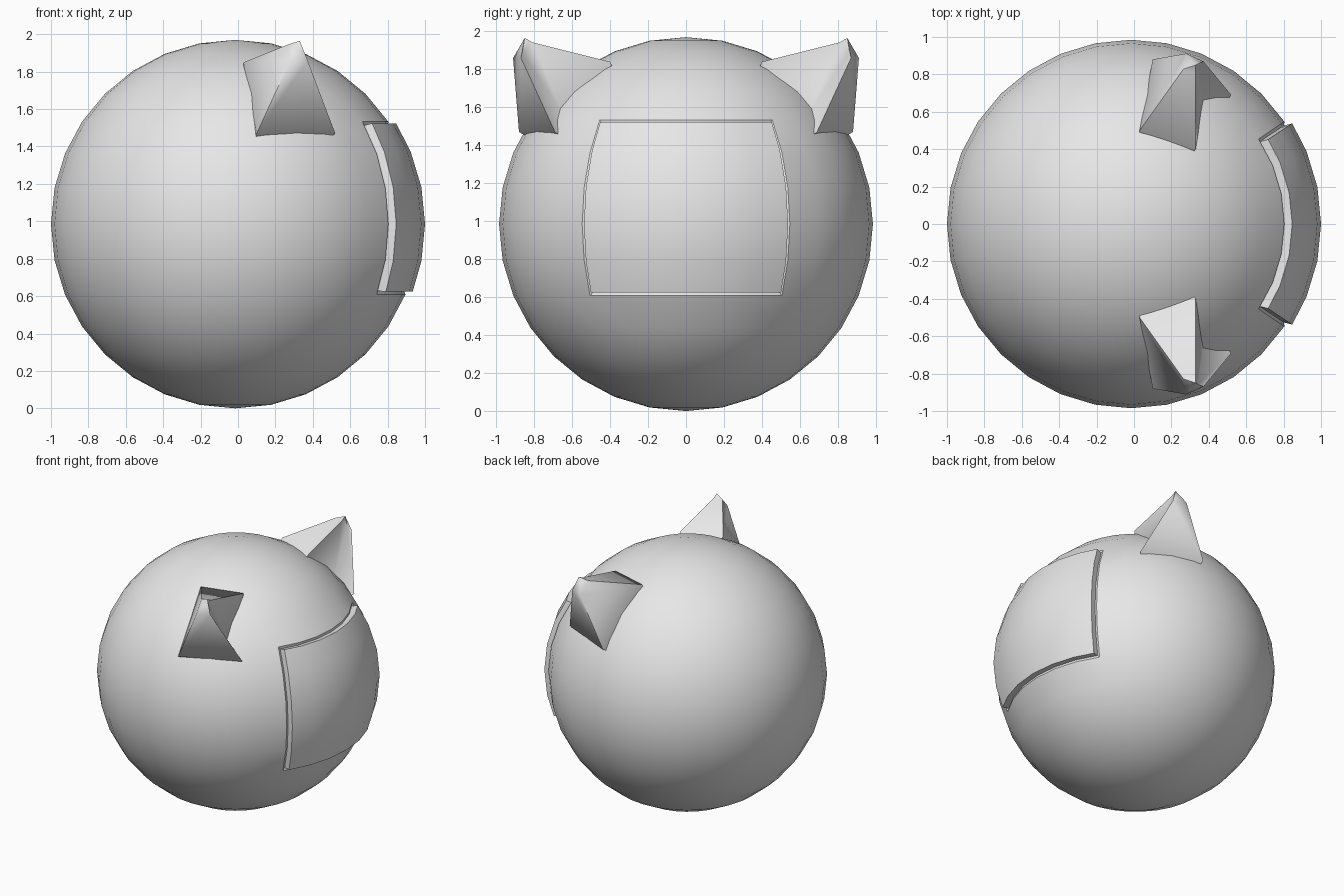
import bpy, bmesh, math
from mathutils import Vector

cube = bpy.data.objects.get("Cube")
if cube:
    bpy.data.objects.remove(cube)

RADIUS = 0.985
CENTRE = Vector((-0.015, 0, RADIUS))

grey = bpy.data.materials.new("light_grey")
grey.use_nodes = True
colour = (0.8, 0.8, 0.8, 1)
grey.diffuse_color = colour
grey.node_tree.nodes["Principled BSDF"].inputs["Base Color"].default_value = colour


def finish(name, bm, angle):
    """Turn a bmesh into a smooth-shaded object."""
    bmesh.ops.recalc_face_normals(bm, faces=bm.faces)
    mesh = bpy.data.meshes.new(name)
    bm.to_mesh(mesh)
    bm.free()
    mesh.materials.append(grey)
    obj = bpy.data.objects.new(name, mesh)
    bpy.context.collection.objects.link(obj)
    bpy.ops.object.select_all(action='DESELECT')
    obj.select_set(True)
    bpy.context.view_layer.objects.active = obj
    bpy.ops.object.shade_smooth_by_angle(angle=math.radians(angle))
    return obj


# Round head with a grooved, raised face panel on the +x side
bm = bmesh.new()
bmesh.ops.create_uvsphere(bm, u_segments=32, v_segments=16, radius=RADIUS)


def in_panel(face):
    c = face.calc_center_median()
    lon = math.degrees(math.atan2(c.y, c.x))
    lat = math.degrees(math.asin(c.z / c.length))
    return abs(lon) < 33.75 and -22.5 < lat < 33.75


panel = [f for f in bm.faces if in_panel(f)]
for width, radius in ((0.016, 0.972), (0.014, 1.015)):
    bmesh.ops.inset_region(bm, faces=panel, thickness=width, use_even_offset=True)
    for v in {v for f in panel for v in f.verts}:
        v.co = v.co.normalized() * radius
bmesh.ops.translate(bm, verts=bm.verts, vec=CENTRE)
finish("head", bm, 35)

# Folded pointed ears: base corners run round the ear, the last is the inner fold
BASE = [Vector(p) for p in ((0.03, -0.50, 1.85), (0.10, -0.88, 1.47),
                            (0.52, -0.69, 1.47), (0.37, -0.66, 1.59),
                            (0.33, -0.40, 1.84))]
APEX = Vector((0.33, -0.92, 1.97))
TIP = Vector((0.33, -0.85, 1.965))


def make_ear(name, side):
    root = [p.lerp(CENTRE, 0.12) for p in BASE]
    shoulder = [p.lerp(APEX, 0.78) for p in BASE]
    cap = [p.lerp(TIP, 0.5) for p in shoulder]
    bm = bmesh.new()
    rings = [[bm.verts.new((p.x, p.y * side, p.z)) for p in ring]
             for ring in (root, BASE, shoulder, cap)]
    count = len(BASE)
    for low, high in zip(rings, rings[1:]):
        for i in range(count):
            j = (i + 1) % count
            bm.faces.new((low[i], low[j], high[j], high[i]))
    top = bm.verts.new((TIP.x, TIP.y * side, TIP.z))
    for i in range(count):
        bm.faces.new((rings[-1][i], rings[-1][(i + 1) % count], top))
    bm.faces.new(rings[0][::-1])
    return finish(name, bm, 60)


make_ear("front_ear", 1)
make_ear("back_ear", -1)
